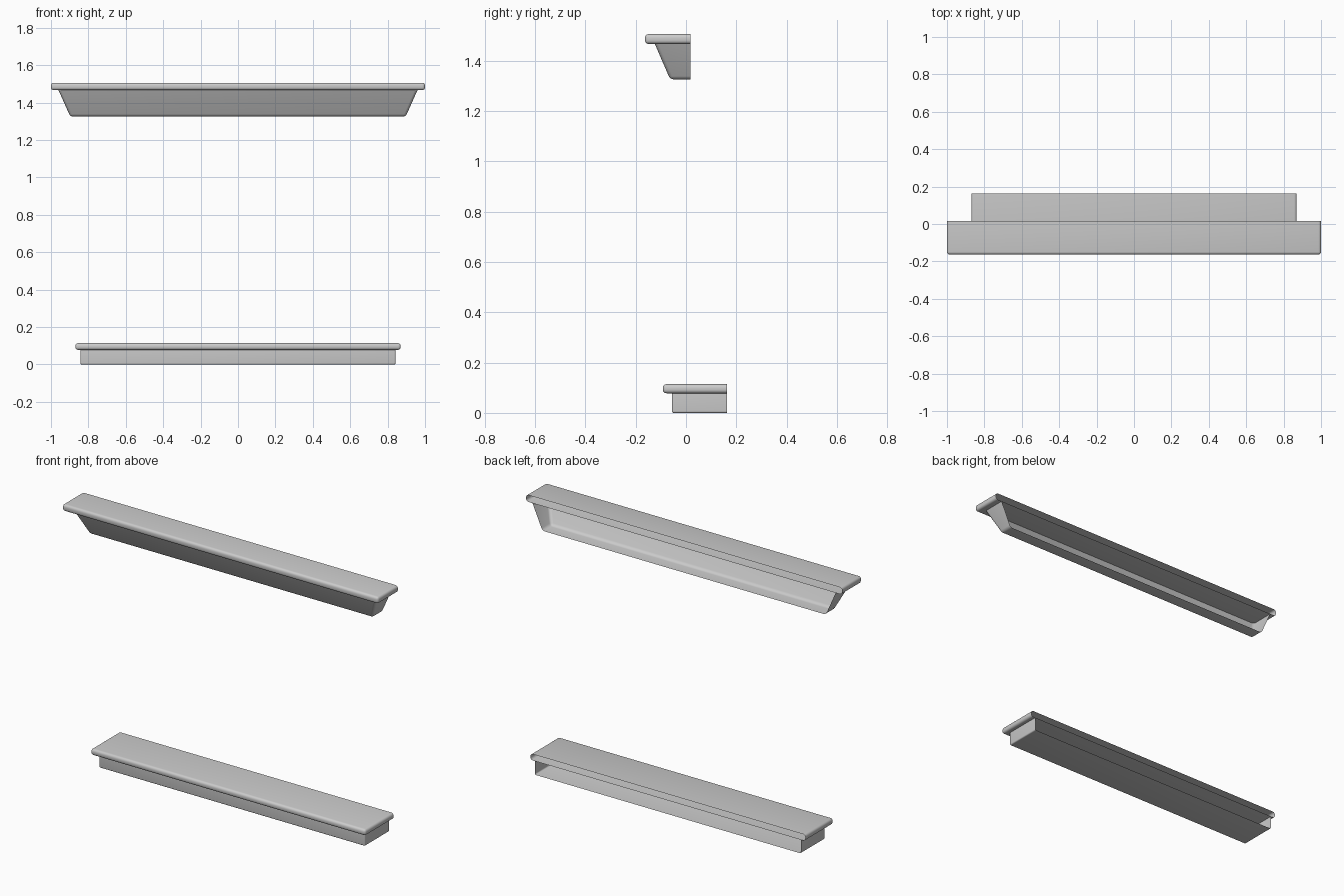
import bpy
import bmesh
import math

cube = bpy.data.objects.get("Cube")
if cube:
    bpy.data.objects.remove(cube, do_unlink=True)

# One plain grey for every part
grey = bpy.data.materials.new("light_grey")
grey.use_nodes = True
color = (0.6, 0.6, 0.6, 1)
grey.diffuse_color = color
grey.node_tree.nodes["Principled BSDF"].inputs["Base Color"].default_value = color


def shell(name, low, high, back, radius, open_top=False):
    """Open-backed rounded box; low and high are (z, half width, front y)."""
    bm = bmesh.new()
    rings = []
    for z, half, front in (low, high):
        corners = ((-half, front), (half, front), (half, back), (-half, back))
        rings.append([bm.verts.new((x, y, z)) for x, y in corners])
    bottom, top = rings
    bm.faces.new(bottom[::-1])
    bm.faces.new(top)
    for i in range(4):
        j = (i + 1) % 4
        bm.faces.new((bottom[i], bottom[j], top[j], top[i]))

    # Round every edge except those on the open sides
    def is_open(edge):
        at_back = all(v.co.y > back - 0.001 for v in edge.verts)
        at_top = open_top and all(v in top for v in edge.verts)
        return at_back or at_top

    rounded = [e for e in bm.edges if not is_open(e)]
    bmesh.ops.bevel(bm, geom=rounded, offset=radius, segments=4,
                    profile=0.5, affect='EDGES', clamp_overlap=True)

    # Remove the back, and the top where another part covers it
    bm.normal_update()
    gone = [f for f in bm.faces
            if all(v.co.y > back - 0.001 for v in f.verts)
            or (open_top and all(v.co.z > high[0] - 0.001 for v in f.verts))]
    bmesh.ops.delete(bm, geom=gone, context='FACES')

    mesh = bpy.data.meshes.new(name)
    bm.to_mesh(mesh)
    bm.free()
    mesh.materials.append(grey)
    obj = bpy.data.objects.new(name, mesh)
    bpy.context.collection.objects.link(obj)
    bpy.ops.object.select_all(action='DESELECT')
    obj.select_set(True)
    bpy.context.view_layer.objects.active = obj
    bpy.ops.object.shade_smooth_by_angle(angle=math.radians(35))


# Upper shelf with a tapered body below it
shell("upper_slab", (1.467, 1.0, -0.163), (1.506, 1.0, -0.163), 0.017, 0.014)
shell("upper_body", (1.326, 0.897, -0.063), (1.467, 0.96, -0.124), 0.017, 0.014, True)

# Lower sill with a straight body below it
shell("lower_slab", (0.078, 0.87, -0.092), (0.114, 0.87, -0.092), 0.163, 0.014)
shell("lower_body", (0.0, 0.842, -0.056), (0.078, 0.842, -0.056), 0.163, 0.007, True)
